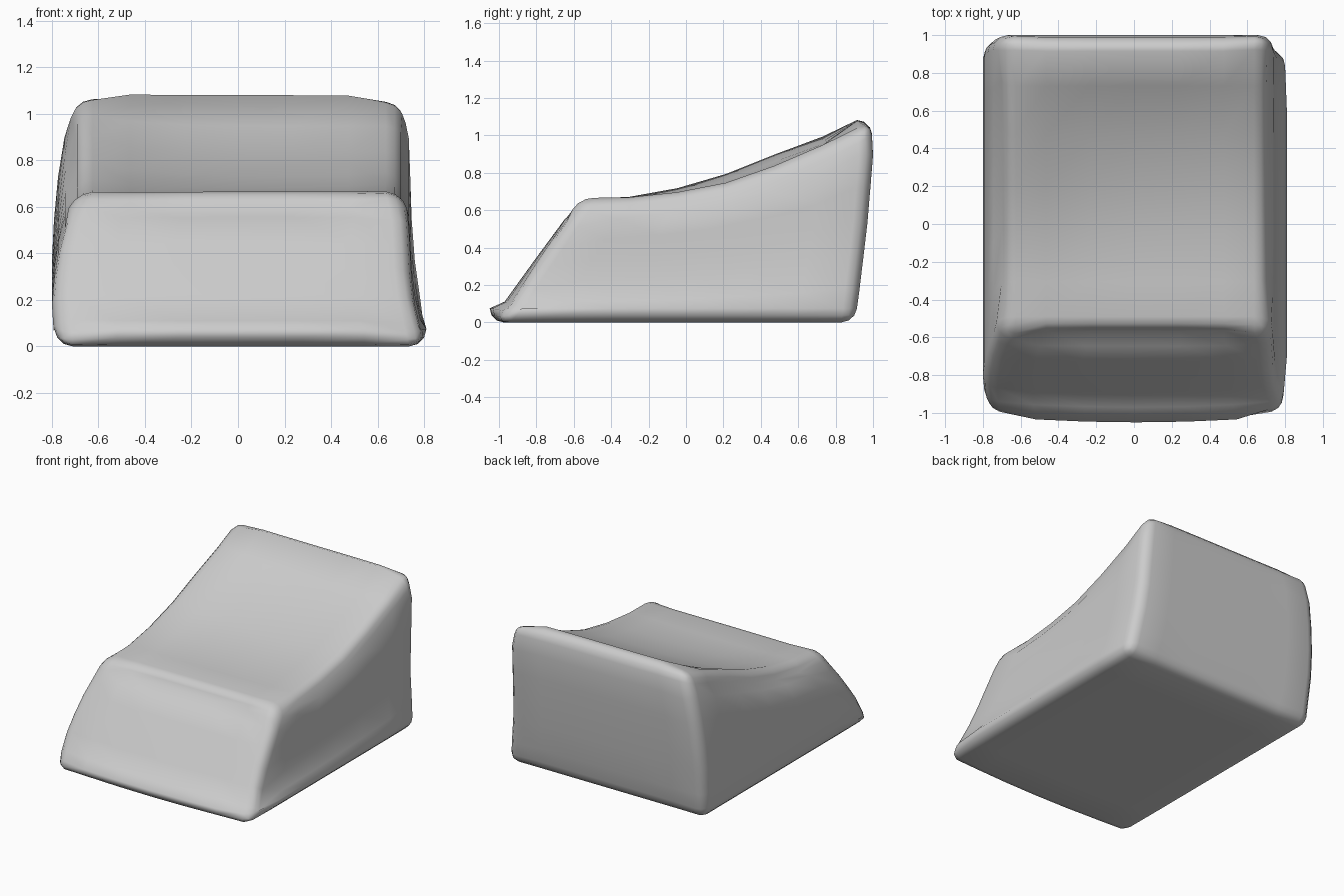
import bpy, bmesh

if "Cube" in bpy.data.objects:
    bpy.data.objects.remove(bpy.data.objects["Cube"])


def curve(t, pts):
    """Piecewise linear lookup."""
    for (a, p), (b, q) in zip(pts, pts[1:]):
        if t <= b:
            break
    return p + (q - p) * (t - a) / (b - a)


# Outlines of the wedge: side widths and front/back lines by relative height
LEFT = [(0, -.785), (.33, -.80), (.6, -.785), (.83, -.745), (1, -.70)]
RIGHT = [(0, .81), (.17, .785), (.4, .75), (.83, .735), (1, .71)]
FRONT = [(0, -1.05), (.5, -.81), (1, -.565)]
BACK = [(0, .905), (.5, .97), (.83, 1.0), (1, .99)]
# Height of the top along its depth: left rim, middle, right rim
TOP_Y = [-.565, -.2, .18, .58, .99]
TOP_L = list(zip(TOP_Y, [.66, .675, .78, .94, 1.085]))
TOP_M = list(zip(TOP_Y, [.665, .655, .72, .87, 1.08]))
TOP_R = list(zip(TOP_Y, [.665, .67, .735, .875, 1.075]))


def shape(co):
    u, v, w = co.x + .5, co.y + .5, co.z + .5
    side = 2 * u - 1
    x = curve(w, LEFT) * (1 - u) + curve(w, RIGHT) * u
    front = curve(w, FRONT) + .035 * side ** 2 * (1 - w)
    y = front * (1 - v) + curve(w, BACK) * v
    yt = -.565 + v * 1.555
    rim = curve(yt, TOP_L if side < 0 else TOP_R)
    z = rim * side ** 2 + curve(yt, TOP_M) * (1 - side ** 2)
    return x, y, z * w


# Subdivided block bent into the sloped, dished wedge
bm = bmesh.new()
bmesh.ops.create_cube(bm, size=1)
bmesh.ops.subdivide_edges(bm, edges=bm.edges[:], cuts=5, use_grid_fill=True)
rims = [e for e in bm.edges if e.calc_face_angle(0) > 1]
for v in bm.verts:
    v.co = shape(v.co.copy())

# Rounded outer edges
bmesh.ops.bevel(bm, geom=rims, offset=.075, offset_type='OFFSET', segments=3,
                profile=.5, affect='EDGES', clamp_overlap=True)
bmesh.ops.recalc_face_normals(bm, faces=bm.faces[:])
for f in bm.faces:
    f.smooth = True
mesh = bpy.data.meshes.new("wedge_body")
bm.to_mesh(mesh)
bm.free()
body = bpy.data.objects.new("wedge_body", mesh)
bpy.context.collection.objects.link(body)
